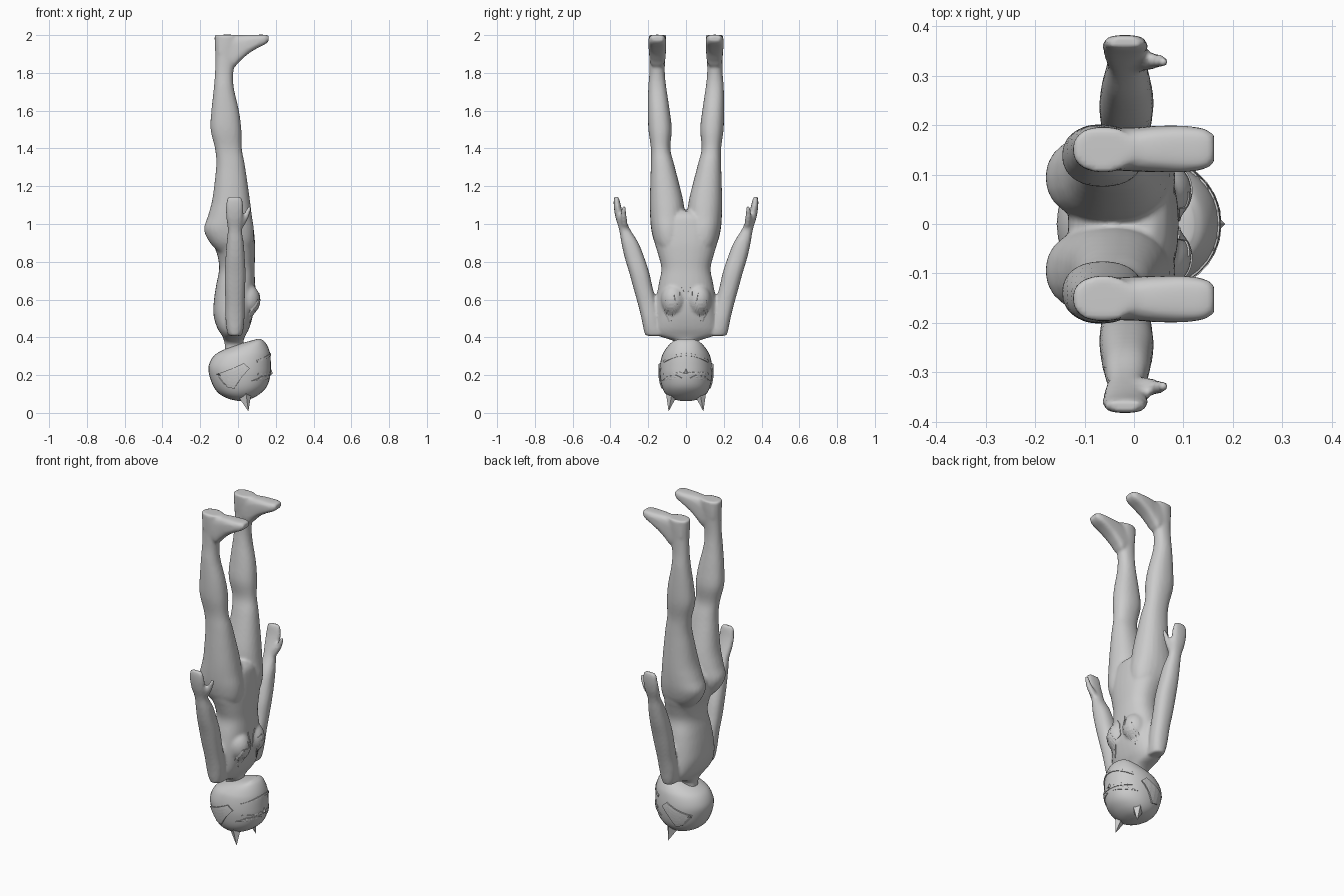
import bpy, bmesh, math
from mathutils import Vector, Matrix


def spline(rows, n=4):
    # Catmull-Rom interpolation of the station rows
    out = []
    for i in range(len(rows) - 1):
        p = [rows[max(i - 1, 0)], rows[i], rows[i + 1], rows[min(i + 2, len(rows) - 1)]]
        for k in range(n):
            t = k / n
            out.append([0.5 * (2 * b + (c - a) * t + (2 * a - 5 * b + 4 * c - d) * t * t
                               + (3 * b - a - 3 * c + d) * t ** 3) for a, b, c, d in zip(*p)])
    return out + [list(rows[-1])]


def loft(bm, rows, side=1, axis='z', power=1.0, seg=24, n=4):
    # rows: station, a-min, a-max, y-min, y-max
    rings = []
    for t, a0, a1, y0, y1 in spline(rows, n):
        ring = []
        for k in range(seg):
            w = 2 * math.pi * k / seg
            c, s = math.cos(w), math.sin(w)
            a = (a0 + a1) / 2 + (a1 - a0) / 2 * math.copysign(abs(c) ** power, c)
            y = side * ((y0 + y1) / 2 + (y1 - y0) / 2 * math.copysign(abs(s) ** power, s))
            ring.append(bm.verts.new((a, y, t) if axis == 'z' else (t, y, a)))
        rings.append(ring)
    faces = [bm.faces.new(rings[0]), bm.faces.new(rings[-1][::-1])]
    for p, q in zip(rings, rings[1:]):
        for k in range(seg):
            m = (k + 1) % seg
            faces.append(bm.faces.new((p[k], q[k], q[m], p[m])))
    bmesh.ops.recalc_face_normals(bm, faces=faces)


def finish(bm, name, smooth=True):
    me = bpy.data.meshes.new(name)
    bm.to_mesh(me)
    bm.free()
    for f in me.polygons:
        f.use_smooth = smooth
    ob = bpy.data.objects.new(name, me)
    bpy.context.collection.objects.link(ob)
    return ob


def patch(name, pts, target, axis, sign, thick=0.008):
    # flat outline projected on to a surface and given thickness
    bm = bmesh.new()
    vs = [bm.verts.new(p) for p in pts]
    f = bm.faces.new(vs)
    bmesh.ops.triangulate(bm, faces=[f])
    bmesh.ops.subdivide_edges(bm, edges=bm.edges[:], cuts=5, use_grid_fill=True)
    ob = finish(bm, name, False)
    sw = ob.modifiers.new("wrap", 'SHRINKWRAP')
    sw.target = target
    sw.wrap_method = 'PROJECT'
    sw.use_project_x, sw.use_project_y = axis == 'x', axis == 'y'
    sw.use_positive_direction = sign < 0
    sw.use_negative_direction = sign > 0
    so = ob.modifiers.new("thickness", 'SOLIDIFY')
    so.thickness = thick
    so.offset = 0
    return ob


# Body: torso, legs, feet, arms and thumbs fused into one smooth skin
bm = bmesh.new()
loft(bm, [(.30, -.07, .035, -.045, .045), (.36, -.07, .03, -.045, .045),
          (.385, -.075, .03, -.075, .075), (.41, -.085, .04, -.15, .15),
          (.45, -.11, .06, -.17, .17), (.52, -.13, .08, -.165, .165),
          (.6, -.127, .09, -.157, .157), (.68, -.115, .09, -.145, .145),
          (.76, -.1, .088, -.13, .13), (.83, -.108, .09, -.145, .145),
          (.9, -.13, .09, -.165, .165), (.98, -.13, .082, -.17, .17),
          (1.04, -.09, .07, -.12, .12), (1.07, -.06, .04, -.05, .05)], power=.85, seg=32)
for s in (1, -1):
    # breast
    bmesh.ops.create_uvsphere(bm, u_segments=20, v_segments=12, radius=1, matrix=Matrix.LocRotScale(
        Vector((.045, s * .068, .6)), None, Vector((.072, .066, .085))))
    # leg
    loft(bm, [(.84, -.09, .06, .02, .13), (.9, -.148, .08, .008, .166),
              (.97, -.18, .084, .004, .184), (1.04, -.16, .074, .004, .19),
              (1.12, -.138, .064, .014, .191), (1.22, -.124, .05, .038, .189),
              (1.32, -.115, .035, .064, .186), (1.4, -.122, .02, .083, .186),
              (1.5, -.145, .018, .075, .199), (1.6, -.141, .005, .086, .202),
              (1.72, -.128, -.022, .104, .2), (1.8, -.122, -.025, .112, .194),
              (1.88, -.12, -.01, .11, .194), (1.95, -.123, .0, .105, .197),
              (2.002, -.125, .0, .105, .197)], s, power=.9)
    # foot
    loft(bm, [(-.10, 1.88, 2.002, .11, .192), (-.03, 1.83, 2.002, .108, .195),
              (.01, 1.862, 2.0, .106, .196), (.05, 1.898, 2.002, .105, .199),
              (.1, 1.93, 2.002, .105, .199), (.14, 1.95, 2.002, .11, .194),
              (.162, 1.966, 1.998, .122, .182)], s, 'x', .6)
    # arm and hand
    loft(bm, [(.408, -.05, .02, .11, .215), (.44, -.06, .028, .125, .224),
              (.5, -.066, .034, .14, .236), (.57, -.066, .035, .152, .253),
              (.66, -.07, .038, .176, .278), (.74, -.07, .04, .194, .3),
              (.82, -.066, .036, .22, .324), (.9, -.06, .03, .252, .342),
              (.97, -.054, .02, .295, .354), (1.03, -.062, .026, .322, .372),
              (1.08, -.064, .028, .34, .381), (1.12, -.062, .026, .35, .383),
              (1.143, -.054, .016, .356, .38)], s, power=.85)
    # thumb
    loft(bm, [(.96, -.02, .012, .305, .335), (1.01, .0, .045, .31, .345),
              (1.05, .028, .062, .315, .345), (1.095, .054, .073, .318, .338)], s, seg=12)
body = finish(bm, "body")
rm = body.modifiers.new("fuse", 'REMESH')
rm.mode = 'VOXEL'
rm.voxel_size = .009
rm.use_smooth_shade = True
sm = body.modifiers.new("soften", 'SMOOTH')
sm.factor = .5
sm.iterations = 3

# Hooded head, jaw sloping up toward the front
bm = bmesh.new()
loft(bm, [(.064, -.005, .025, -.03, .03), (.075, -.05, .07, -.075, .075),
          (.1, -.098, .115, -.108, .108), (.14, -.13, .153, -.128, .128),
          (.2, -.152, .172, -.138, .138), (.25, -.155, .174, -.138, .138),
          (.3, -.13, .172, -.128, .128), (.33, -.085, .166, -.113, .113),
          (.36, -.01, .153, -.09, .09), (.38, .06, .138, -.065, .065),
          (.391, .1, .12, -.035, .035)], power=.95, seg=32)
head = finish(bm, "head")

# Pointed ears and side flares of the hood
for s in (1, -1):
    bm = bmesh.new()
    base = [bm.verts.new(p) for p in ((-.005, s * .075, .095), (.045, s * .048, .09),
                                      (.07, s * .075, .1), (.04, s * .108, .12))]
    tip = bm.verts.new((.055, s * .092, .008))
    bm.faces.new(base)
    for k in range(4):
        bm.faces.new((base[k], base[(k + 1) % 4], tip))
    bmesh.ops.recalc_face_normals(bm, faces=bm.faces[:])
    finish(bm, "hood_ear", False)
    flare = [(-.11, .205), (-.03, .235), (.03, .262), (.06, .235), (.02, .19), (-.02, .13), (-.06, .14), (-.045, .18)]
    patch("hood_flare", [(x, s * .4, z) for x, z in flare], head, 'y', s, .016)
    # slanted eye panels
    eye = [(.02, .185), (.05, .2), (.1, .195), (.125, .17)]
    patch("eye_panel", [(.4, s * y, z) for y, z in eye], head, 'x', 1)
    # jagged chest trim
    trim = [(.005, .575), (.04, .555), (.085, .475), (.075, .545), (.118, .54), (.085, .58),
            (.105, .6), (.06, .6), (.065, .635), (.035, .62), (.03, .675), (.012, .645)]
    patch("chest_trim", [(.4, s * y, z) for y, z in trim], body, 'x', 1, .007)

# Mask edges crossing the face
for name, z0, rise, w in (("mask_upper_edge", .2, .0, .012), ("mask_lower_edge", .302, -.035, .012)):
    ys = [-.115 + .23 * k / 10 for k in range(11)]
    arc = [(y, z0 + rise * (y / .115) ** 2) for y in ys]
    patch(name, [(.4, y, z) for y, z in arc] + [(.4, y, z + w) for y, z in arc[::-1]], head, 'x', 1)

# Nose
bm = bmesh.new()
bmesh.ops.create_cone(bm, segments=4, radius1=.018, radius2=.004, depth=.035, cap_ends=True,
                      matrix=Matrix.Translation((.167, 0, .225)))
finish(bm, "nose", False)
